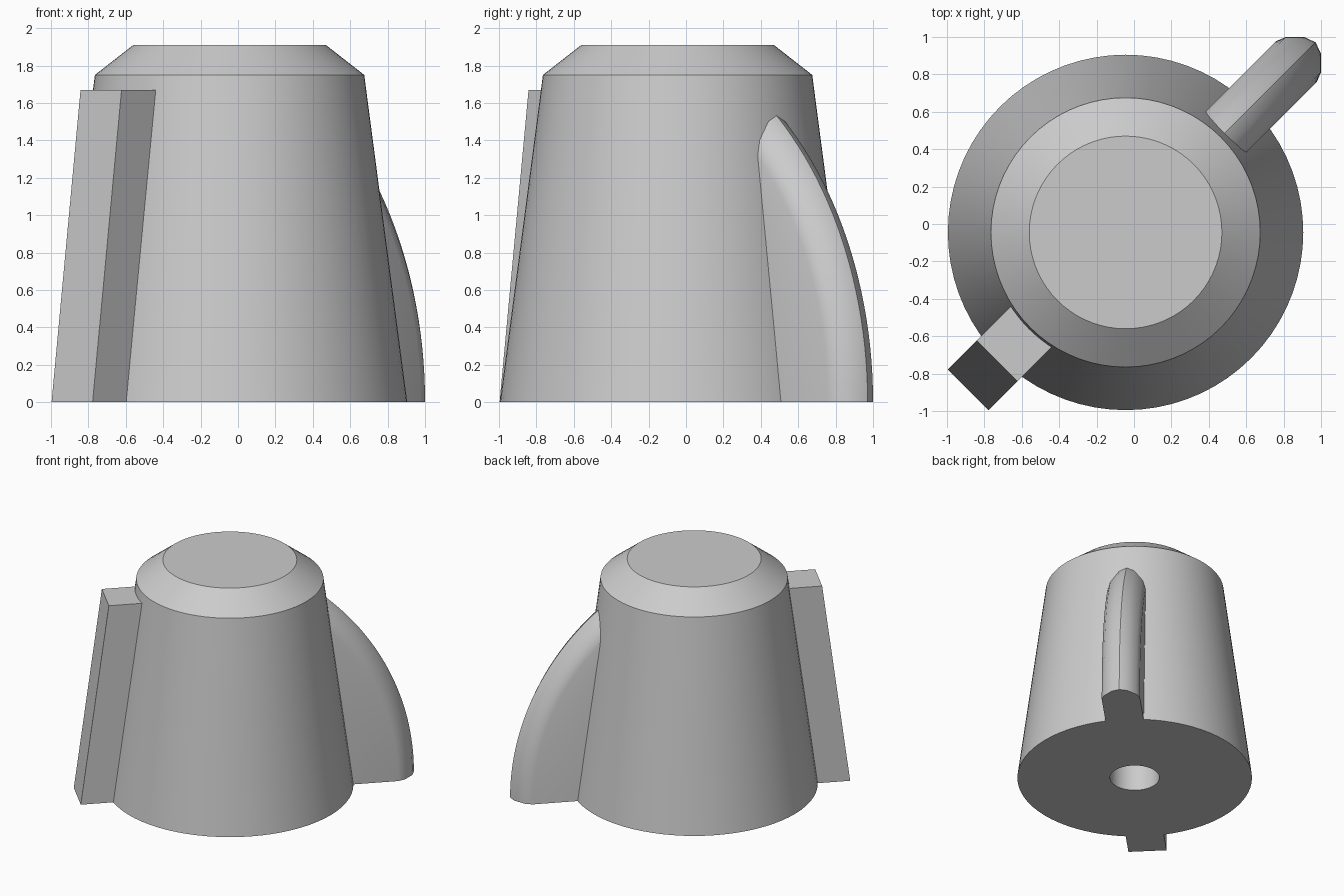
import bpy, bmesh
from math import radians, sin, cos, pi
from mathutils import Matrix, Vector

if "Cube" in bpy.data.objects:
    bpy.data.objects.remove(bpy.data.objects["Cube"], do_unlink=True)

AXIS = Matrix.Translation((-0.045, -0.045, 0))  # knob axis
HALF = 0.155                                    # half width of fin and rib

grey = bpy.data.materials.new("plain grey")
grey.use_nodes = True
grey.diffuse_color = (0.6, 0.6, 0.6, 1)
grey.node_tree.nodes["Principled BSDF"].inputs["Base Color"].default_value = (0.6, 0.6, 0.6, 1)


def finish(bm, name, angle=0):
    """Place the part around the knob axis, turned by an angle in degrees."""
    bmesh.ops.remove_doubles(bm, verts=bm.verts, dist=1e-5)
    bmesh.ops.recalc_face_normals(bm, faces=bm.faces)
    mesh = bpy.data.meshes.new(name)
    bm.to_mesh(bm_mesh := mesh)
    bm.free()
    mesh.transform(AXIS @ Matrix.Rotation(radians(angle), 4, "Z"))
    mesh.materials.append(grey)
    obj = bpy.data.objects.new(name, bm_mesh)
    bpy.context.collection.objects.link(obj)
    bpy.ops.object.select_all(action="DESELECT")
    obj.select_set(True)
    bpy.context.view_layer.objects.active = obj
    bpy.ops.object.shade_smooth_by_angle(angle=radians(30))


def loft(bm, rings):
    """Skin a row of closed rings and cap both ends."""
    rows = [[bm.verts.new(p) for p in ring] for ring in rings]
    n = len(rows[0])
    for a, b in zip(rows, rows[1:]):
        for i in range(n):
            j = (i + 1) % n
            bm.faces.new((a[i], a[j], b[j], b[i]))
    bm.faces.new(rows[0])
    bm.faces.new(rows[-1])


# Tapered body with bevelled top and a blind shaft hole underneath
profile = [(0.2, 1.2), (0.2, 0), (0.95, 0), (0.72, 1.75), (0.515, 1.91)]
bm = bmesh.new()
steps = 72
loft(bm, [[(r * cos(2 * pi * i / steps), r * sin(2 * pi * i / steps), z)
           for i in range(steps)] for r, z in profile])
finish(bm, "knob_body")

# Curved pointer fin: a rounded-nose section swept along an arc
centre = -0.613
nose = [(1.903, HALF), (1.958, 0.133), (2.028, 0.063), (2.05, 0)]
nose += [(r, -v) for r, v in reversed(nose[:-1])]
rings = []
for k in range(25):
    t = radians(50.5) * k / 24
    ring = [Vector((centre + r * cos(t), v, r * sin(t))) for r, v in nose]
    z = ring[0].z
    rings.append([Vector((0.5, HALF, z))] + ring + [Vector((0.5, -HALF, z))])
bm = bmesh.new()
loft(bm, rings)
finish(bm, "pointer_fin", 45)

# Straight rib on the opposite side, leaning with the body
bm = bmesh.new()
loft(bm, [[(0.5, HALF, z), (u, HALF, z), (u, -HALF, z), (0.5, -HALF, z)]
          for u, z in ((1.191, 0), (0.972, 1.67))])
finish(bm, "square_rib", 225)
